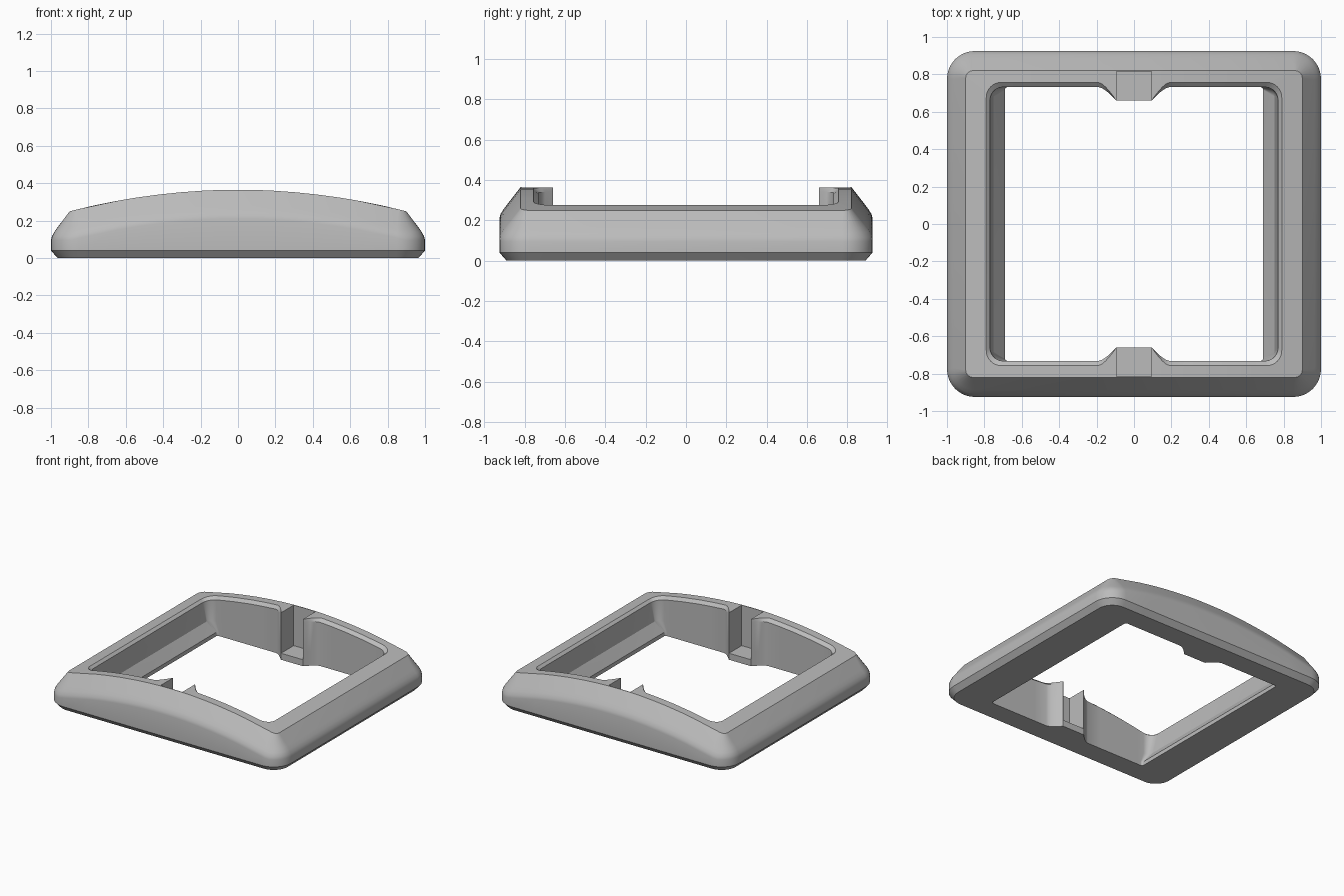
import bpy, bmesh, math

cube = bpy.data.objects.get("Cube")
if cube:
    bpy.data.objects.remove(cube, do_unlink=True)

grey = bpy.data.materials.new("plain grey")
grey.use_nodes = True
colour = (0.5, 0.5, 0.5, 1)
grey.diffuse_color = colour
grey.node_tree.nodes["Principled BSDF"].inputs["Base Color"].default_value = colour

HORN_X, HORN_END, HORN_Y = 0.095, 0.19, 0.66
half = [0.0] + [HORN_X + (HORN_END - HORN_X) * i / 5 for i in range(6)] + [0.3, 0.42, 0.54, 0.64]
SAMPLES = [-x for x in reversed(half[1:])] + half


def crown(x):
    """Height of the arched top surface."""
    return 0.365 - 0.142 * min(abs(x), 0.9) ** 2


def lug_y(x, y):
    """Pull the inner wall inward to form the two horns of a lug."""
    t = min(max((HORN_END - abs(x)) / (HORN_END - HORN_X), 0), 1)
    return y - (y - HORN_Y) * t ** 1.5


def ring(hx, hy, r, height, lug=False):
    """Rounded rectangle loop; every ring has the same point count."""
    pts = []
    for side in (1, -1):
        for x in reversed(SAMPLES):
            y = lug_y(x, hy) if lug else hy
            pts.append((x * side, y * side))
        for cx, start in ((-1, 90), (-1, 180)):
            cy = 1 if start == 90 else -1
            for i in range(9):
                a = math.radians(start + i * 90 / 8)
                pts.append((side * (cx * (hx - r) + r * math.cos(a)),
                            side * (cy * (hy - r) + r * math.sin(a))))
    return [(x, y, height(x)) for x, y in pts]


def flat(z):
    return lambda x: z


def below(d):
    return lambda x: crown(x) - d


# Closed cross-section: outer skin, arched top, inner wall, sill ledge
rings = [
    ring(0.965, 0.89, 0.12, flat(0)),
    ring(1.0, 0.925, 0.15, flat(0.04)),
    ring(1.0, 0.925, 0.15, below(0.155)),
    ring(0.995, 0.92, 0.145, below(0.134)),
    ring(0.982, 0.905, 0.13, below(0.11)),
    ring(0.965, 0.887, 0.115, below(0.086)),
    ring(0.9, 0.82, 0.04, crown),
    ring(0.79, 0.757, 0.08, crown, True),
    ring(0.77, 0.732, 0.07, below(0.022), True),
    ring(0.75, 0.732, 0.05, flat(0.11), True),
    ring(0.69, 0.732, 0.015, flat(0.03), True),
    ring(0.69, 0.732, 0.015, flat(0), True),
]
bm = bmesh.new()
loops = [[bm.verts.new(p) for p in pts] for pts in rings]
for k, a in enumerate(loops):
    b = loops[(k + 1) % len(loops)]
    for i in range(len(a)):
        j = (i + 1) % len(a)
        bm.faces.new((a[i], a[j], b[j], b[i]))
bmesh.ops.recalc_face_normals(bm, faces=bm.faces)
mesh = bpy.data.meshes.new("bezel_frame")
bm.to_mesh(mesh)
bm.free()
frame = bpy.data.objects.new("bezel_frame", mesh)
bpy.context.collection.objects.link(frame)
mesh.materials.append(grey)

# Slots between the horns, front and back
bpy.ops.object.select_all(action="DESELECT")
for name, s in (("front_slot_cutter", -1), ("back_slot_cutter", 1)):
    bpy.ops.mesh.primitive_cube_add(size=1, location=(0, s * 0.7075, 0.3))
    cutter = bpy.context.object
    cutter.name = name
    cutter.scale = (0.187, 0.215, 0.5)
    cutter.hide_render = True
    cutter.data.materials.append(grey)
    mod = frame.modifiers.new("slot", "BOOLEAN")
    mod.operation = "DIFFERENCE"
    mod.solver = "EXACT"
    mod.object = cutter
    bpy.context.view_layer.objects.active = frame
    bpy.ops.object.modifier_apply(modifier=mod.name)
    bpy.data.objects.remove(cutter, do_unlink=True)

bpy.ops.object.select_all(action="DESELECT")
frame.select_set(True)
bpy.context.view_layer.objects.active = frame
bpy.ops.object.shade_smooth_by_angle(angle=math.radians(28))
